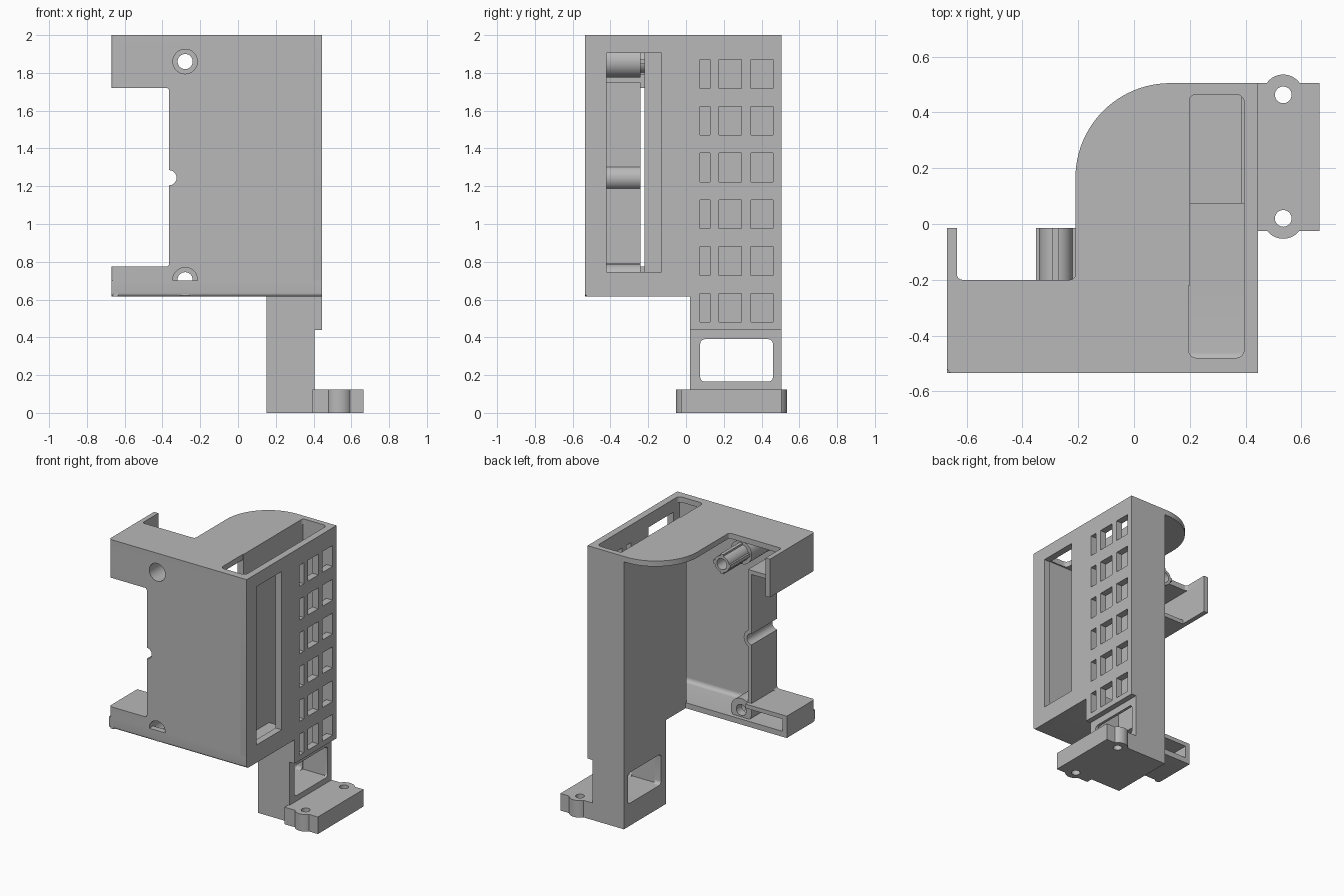
import bpy, bmesh, math
from mathutils import Matrix, Vector

cube = bpy.data.objects.get("Cube")
if cube:
    bpy.data.objects.remove(cube, do_unlink=True)

grey = bpy.data.materials.new("plain grey")
grey.use_nodes = True
grey.diffuse_color = (0.48, 0.48, 0.48, 1)
grey.node_tree.nodes["Principled BSDF"].inputs["Base Color"].default_value = grey.diffuse_color

# Map a flat profile onto the plane across each axis
TURN = {
    "x": Matrix(((0, 0, 1), (1, 0, 0), (0, 1, 0))).to_4x4(),
    "y": Matrix(((1, 0, 0), (0, 0, -1), (0, 1, 0))).to_4x4(),
    "z": Matrix.Identity(4),
}


def arc(cx, cy, r, start, end, steps=16):
    angles = [math.radians(start + (end - start) * i / steps) for i in range(steps + 1)]
    return [(cx + r * math.cos(a), cy + r * math.sin(a)) for a in angles]


def circle(cx, cy, r):
    return arc(cx, cy, r, 0, 360, 32)[:-1]


def rect(x0, x1, y0, y1, r=0):
    return [(x0, y0, r), (x1, y0, r), (x1, y1, r), (x0, y1, r)]


def rounded(points):
    """Replace each right-angled corner that has a third value by an arc."""
    out = []
    for i, pt in enumerate(points):
        p = Vector(pt[:2])
        r = pt[2] if len(pt) > 2 else 0
        if not r:
            out.append(p)
            continue
        u = (Vector(points[i - 1][:2]) - p).normalized()
        v = (Vector(points[(i + 1) % len(points)][:2]) - p).normalized()
        steps = 24 if r > 0.1 else 6
        for k in range(steps + 1):
            a = math.pi / 2 * k / steps
            out.append(p + r * (u + v) - r * (v * math.cos(a) + u * math.sin(a)))
    return out


def prism(name, axis, lo, hi, outline, holes=()):
    """Extrude an outline with holes along an axis from lo to hi."""
    curve = bpy.data.curves.new(name, "CURVE")
    curve.dimensions = "2D"
    curve.fill_mode = "BOTH"
    curve.extrude = (hi - lo) / 2
    for loop in [outline, *holes]:
        pts = rounded(loop)
        spline = curve.splines.new("POLY")
        spline.points.add(len(pts) - 1)
        for sp, p in zip(spline.points, pts):
            sp.co = (p.x, p.y, 0, 1)
        spline.use_cyclic_u = True
    temp = bpy.data.objects.new("temp", curve)
    bpy.context.collection.objects.link(temp)
    dg = bpy.context.evaluated_depsgraph_get()
    mesh = bpy.data.meshes.new_from_object(temp.evaluated_get(dg))
    bpy.data.objects.remove(temp, do_unlink=True)
    bpy.data.curves.remove(curve)
    shift = Vector([(lo + hi) / 2 if a == axis else 0 for a in "xyz"])
    mesh.transform(Matrix.Translation(shift) @ TURN[axis])
    bm = bmesh.new()
    bm.from_mesh(mesh)
    bmesh.ops.remove_doubles(bm, verts=bm.verts, dist=1e-5)
    bmesh.ops.recalc_face_normals(bm, faces=bm.faces)
    bm.to_mesh(mesh)
    bm.free()
    mesh.shade_smooth()
    mesh.set_sharp_from_angle(angle=math.radians(30))
    mesh.materials.clear()
    mesh.materials.append(grey)
    ob = bpy.data.objects.new(name, mesh)
    bpy.context.collection.objects.link(ob)
    return ob


# Main limits of the housing
LEFT, RIGHT, FRONT, BACK, BASE, TOP = -0.67, 0.445, -0.535, 0.505, 0.615, 2.0
PANEL = -0.49                 # rear of the front panel
BORE_X, BORES = -0.28, {"upper": 1.86, "lower": 0.705}
NOTCH_X, NOTCH_Z = -0.365, 1.245

# Lid with rounded back corner and duct opening
prism("lid", "z", 1.96, TOP,
      [(LEFT, FRONT, 0.02), (RIGHT, FRONT), (RIGHT, BACK), (-0.21, BACK, 0.34),
       (-0.21, -0.2, 0.02), (-0.635, -0.2, 0.02), (-0.635, -0.015), (LEFT, -0.015)],
      [rect(0.195, 0.395, -0.48, 0.465, 0.03)])

# Front panel with two arms, edge notch and screw holes
prism("front_panel", "y", FRONT, PANEL,
      [(-0.65, 0.65), (RIGHT, 0.65), (RIGHT, TOP), (-0.65, TOP), (-0.65, 1.72),
       (NOTCH_X, 1.72, 0.015)] + arc(NOTCH_X, NOTCH_Z, 0.04, 90, -90)
      + [(NOTCH_X, 0.775, 0.015), (-0.65, 0.775)],
      [circle(BORE_X, z, 0.065) for z in BORES.values()])

# Edge wall behind the notch, with a half-round channel
prism("notched_edge_wall", "y", FRONT, -0.24,
      [(NOTCH_X, 0.775), (-0.335, 0.775)] + arc(NOTCH_X, NOTCH_Z, 0.065, -62, 62)
      + [(-0.335, 1.72), (NOTCH_X, 1.72)] + arc(NOTCH_X, NOTCH_Z, 0.04, 90, -90))

# Floor with rounded front edge and inner fillet, then the duct floor
prism("floor", "x", LEFT, RIGHT,
      [(FRONT, BASE, 0.02), (-0.21, BASE), (-0.21, 0.655), (PANEL, 0.655, 0.03),
       (PANEL, 0.7), (FRONT, 0.7)])
prism("duct_floor", "z", BASE, 0.655, rect(0.15, RIGHT, -0.21, 0.03))

# Hollow arms
for name, z0, z1, depth, shelf, shelf_depth in (
        ("upper", 1.72, TOP, -0.015, 1.72, -0.24), ("lower", BASE, 0.775, -0.21, 0.745, -0.21)):
    prism(name + "_arm_end", "z", z0, z1,
          [(LEFT, FRONT, 0.02), (-0.635, FRONT), (-0.635, depth), (LEFT, depth)])
    prism(name + "_arm_shelf", "z", shelf, shelf + 0.03,
          [(LEFT, FRONT, 0.02), (-0.335, FRONT), (-0.335, shelf_depth), (LEFT, shelf_depth)])

# Outer side wall with long slot and a grid of vents
vents = [rect(y0, y1, 0.48 + 0.2475 * row, 0.633 + 0.2475 * row)
         for row in range(6) for y0, y1 in ((0.075, 0.127), (0.175, 0.295), (0.345, 0.46))]
prism("vented_side_wall", "x", 0.395, RIGHT,
      [(FRONT, BASE, 0.02), (0.02, BASE), (0.02, 0.44), (BACK, 0.44), (BACK, TOP), (FRONT, TOP)],
      [rect(-0.42, -0.13, 0.745, 1.905)] + vents)

# Inner duct wall and the column's lower outer wall share a window
window = rect(0.075, 0.46, 0.165, 0.39, 0.025)
prism("inner_duct_wall", "x", 0.15, 0.2,
      [(0.02, 0), (BACK, 0), (BACK, TOP), (-0.22, TOP), (-0.22, BASE), (0.02, BASE)], [window])
prism("column_outer_wall", "x", 0.385, 0.405, rect(0.02, BACK, 0, 0.44), [window])

# Stepped column walls and solid base
for name, y0, y1, top in (("back_wall", 0.465, BACK, TOP), ("column_front_wall", 0.02, 0.075, 0.655)):
    prism(name, "y", y0, y1,
          [(0.15, 0), (0.405, 0), (0.405, 0.44), (RIGHT, 0.44), (RIGHT, top), (0.15, top)])
prism("column_base", "z", 0, 0.165, rect(0.15, 0.405, 0.02, BACK))

# Foot with two screw ears
ears = [(0.535, 0.02), (0.535, 0.463)]
foot_holes = [circle(x, y, 0.03) for x, y in ears]
prism("foot", "z", 0, 0.125, rect(0.395, 0.665, -0.025, BACK), foot_holes)
for (x, y), hole, name in zip(ears, foot_holes, ("front", "back")):
    prism(name + "_foot_ear", "z", 0, 0.125, circle(x, y, 0.073), [hole])

# Counterbored screw bosses
for name, z in BORES.items():
    prism(name + "_boss_sleeve", "y", FRONT + 0.001, -0.3, circle(BORE_X, z, 0.085),
          [circle(BORE_X, z, 0.065)])
    prism(name + "_boss_end", "y", -0.3, -0.24, circle(BORE_X, z, 0.085),
          [circle(BORE_X, z, 0.04)])

# Ribbed extension of the upper boss
z = BORES["upper"]
prism("upper_boss_tube", "y", -0.24, -0.015, circle(BORE_X, z, 0.06), [circle(BORE_X, z, 0.04)])
for side in (-1, 1):
    a, b = sorted((0.05 * side, 0.072 * side))
    prism("boss_side_rib", "y", -0.24, -0.015,
          rect(BORE_X + a, BORE_X + b, z - 0.012, z + 0.012))
    prism("boss_upright_rib", "y", -0.24, -0.015,
          rect(BORE_X - 0.012, BORE_X + 0.012, z + a, z + b))
